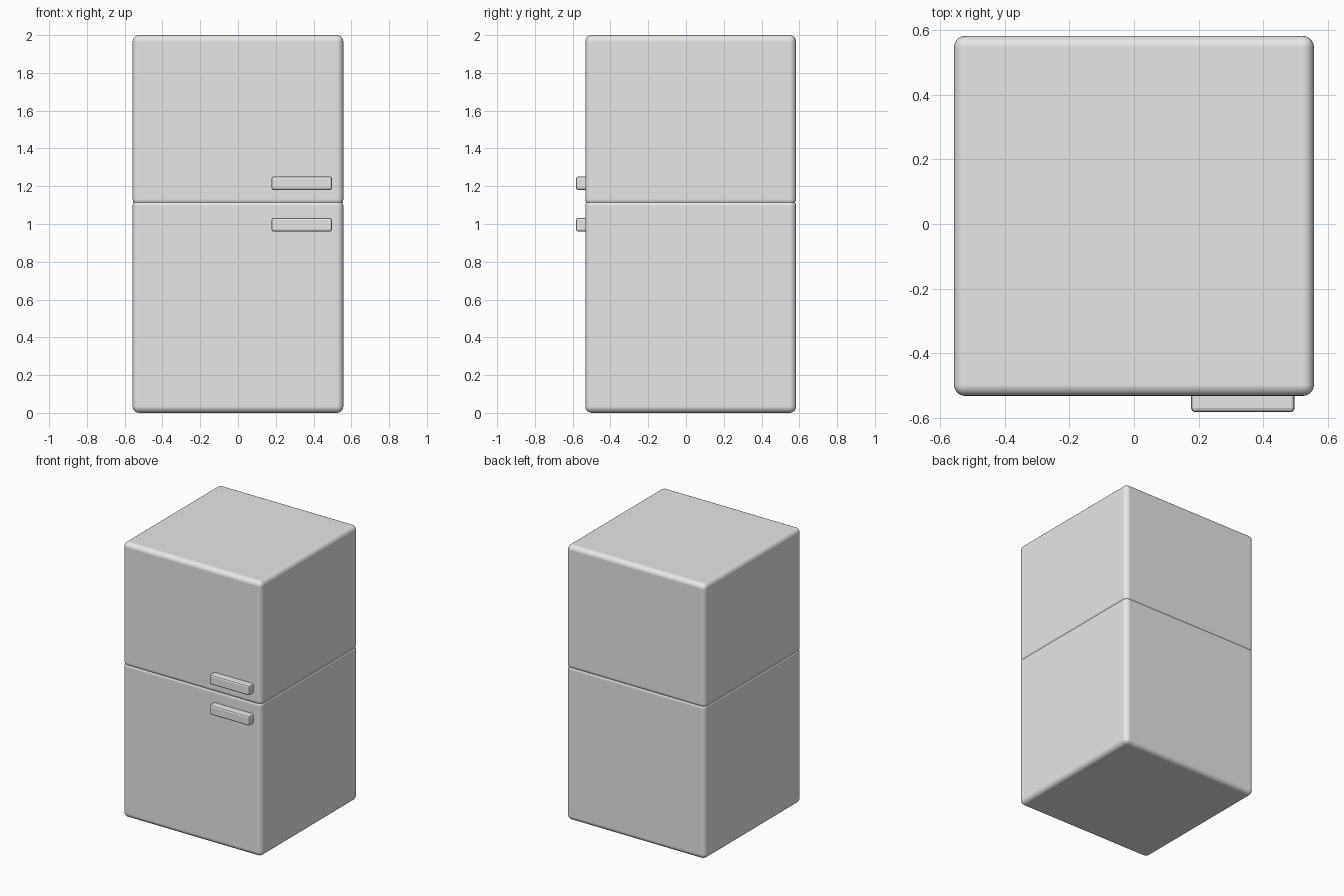
import bpy
from mathutils import Vector

cube = bpy.data.objects.get("Cube")
if cube:
    bpy.data.objects.remove(cube, do_unlink=True)

# Single enamel colour
grey = bpy.data.materials.new("light_grey")
grey.use_nodes = True
grey.diffuse_color = (0.8, 0.8, 0.8, 1)
grey.node_tree.nodes["Principled BSDF"].inputs["Base Color"].default_value = (0.8, 0.8, 0.8, 1)


def rounded_box(name, low, high, radius, segments, smooth):
    """Box between two corners with rounded edges."""
    low, high = Vector(low), Vector(high)
    bpy.ops.mesh.primitive_cube_add(size=1, location=(low + high) / 2)
    box = bpy.context.object
    box.name = name
    box.scale = high - low
    bpy.ops.object.transform_apply(location=False, rotation=False, scale=True)
    if smooth:
        bpy.ops.object.shade_smooth()
    bevel = box.modifiers.new("rounded_edges", 'BEVEL')
    bevel.width = radius
    bevel.segments = segments
    bevel.harden_normals = smooth
    box.data.materials.append(grey)
    return box


# Two cabinets, overlapping slightly so their rounded edges form the seam
half, front, back = 0.558, -0.533, 0.583
rounded_box("fridge_cabinet", (-half, front, 0), (half, back, 1.13), 0.035, 5, True)
rounded_box("freezer_cabinet", (-half, front, 1.097), (half, back, 2), 0.035, 5, True)

# Door handles above and below the seam
for name, base in (("freezer_handle", 1.18), ("fridge_handle", 0.96)):
    rounded_box(name, (0.177, -0.583, base), (0.498, front + 0.02, base + 0.072), 0.012, 2, False)
